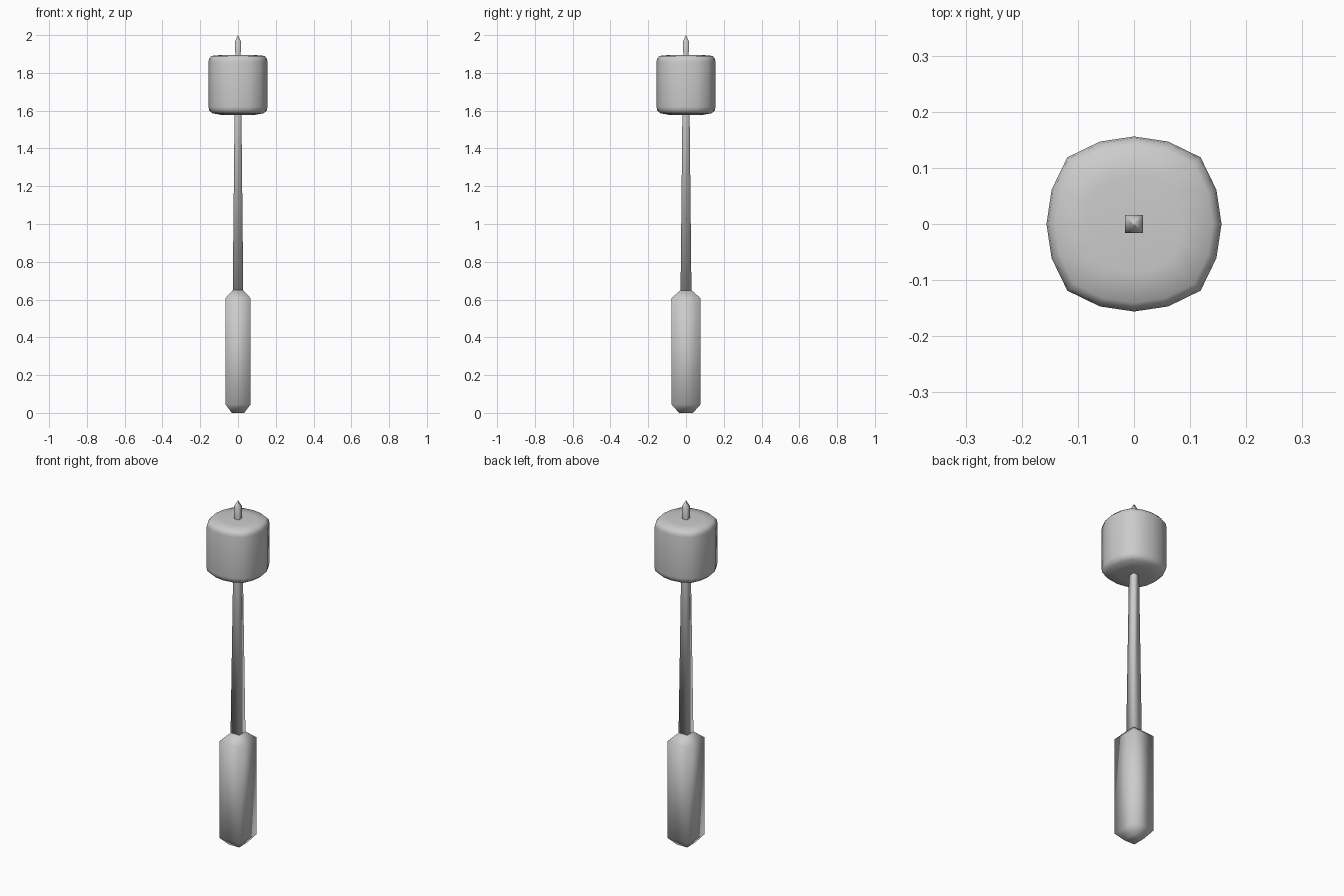
import bpy, bmesh, math

if "Cube" in bpy.data.objects:
    bpy.data.objects.remove(bpy.data.objects["Cube"])


def loft(name, rings, smooth_angle=None):
    """Skin a stack of rings (lists of points) and cap both ends."""
    bm = bmesh.new()
    loops = [[bm.verts.new(p) for p in ring] for ring in rings]
    n = len(loops[0])
    for a, b in zip(loops, loops[1:]):
        for i in range(n):
            j = (i + 1) % n
            bm.faces.new((a[i], a[j], b[j], b[i]))
    bm.faces.new(loops[0][::-1])
    bm.faces.new(loops[-1])
    bmesh.ops.remove_doubles(bm, verts=bm.verts, dist=1e-5)
    bmesh.ops.recalc_face_normals(bm, faces=bm.faces)
    mesh = bpy.data.meshes.new(name)
    bm.to_mesh(mesh)
    bm.free()
    mesh.shade_smooth()
    obj = bpy.data.objects.new(name, mesh)
    bpy.context.collection.objects.link(obj)
    return obj


def square(hx, hy, z):
    return [(-hx, -hy, z), (hx, -hy, z), (hx, hy, z), (-hx, hy, z)]


# head outline: 16 sides, slightly squarish
RADII = (0.156, 0.159, 0.168, 0.159)


def head_ring(scale, z):
    return [(RADII[i % 4] * scale * math.cos(math.tau * i / 16),
             RADII[i % 4] * scale * math.sin(math.tau * i / 16), z)
            for i in range(16)]


# grip with chamfered ends
loft("grip", [square(0.033, 0.037, 0.0), square(0.067, 0.077, 0.045),
              square(0.067, 0.077, 0.607), square(0.027, 0.029, 0.65)])

# tapered shaft running through the head to a pointed tip
loft("shaft", [square(0.028, 0.029, 0.63), square(0.018, 0.019, 1.60),
               square(0.014, 0.014, 1.89), square(0.016, 0.016, 1.965),
               square(0.001, 0.001, 2.0)])

# barrel-shaped head with rounded rims
loft("head", [head_ring(0.50, 1.576), head_ring(0.87, 1.586),
              head_ring(0.98, 1.602), head_ring(1.0, 1.62),
              head_ring(1.0, 1.86), head_ring(0.98, 1.876),
              head_ring(0.90, 1.890), head_ring(0.55, 1.895)])
